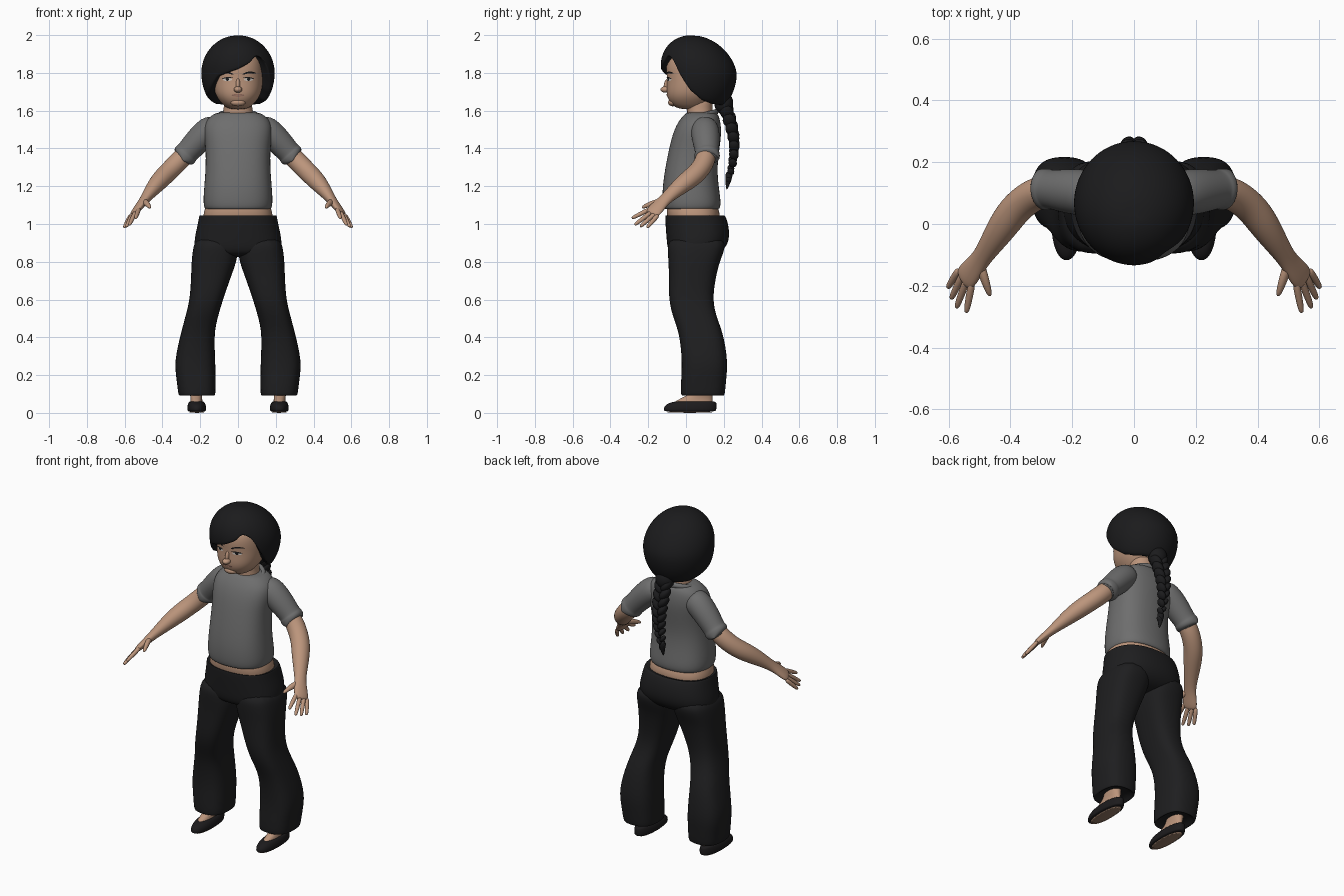
import bpy, bmesh, math
from mathutils import Vector, Matrix

cube = bpy.data.objects.get("Cube")
if cube:
    bpy.data.objects.remove(cube)


def material(name, r, g, b):
    m = bpy.data.materials.new(name)
    m.use_nodes = True
    m.diffuse_color = (r, g, b, 1)
    bsdf = m.node_tree.nodes["Principled BSDF"]
    bsdf.inputs["Base Color"].default_value = (r, g, b, 1)
    bsdf.inputs["Roughness"].default_value = 0.8
    return m


SKIN = material("skin", .50, .30, .20)
HAIR = material("black hair", .011, .011, .012)
SHIRT = material("grey cotton", .155, .155, .155)
CLOTH = material("black cloth", .013, .013, .014)
SHOE = material("black leather", .012, .011, .012)
SOLE = material("tan sole", .30, .19, .13)
WHITE = material("eye white", .60, .56, .52)
LIP = material("lip", .38, .19, .14)


def finish(name, bm, mat, levels=0):
    bmesh.ops.recalc_face_normals(bm, faces=bm.faces)
    me = bpy.data.meshes.new(name)
    bm.to_mesh(me)
    bm.free()
    me.materials.append(mat)
    me.polygons.foreach_set("use_smooth", [True] * len(me.polygons))
    ob = bpy.data.objects.new(name, me)
    bpy.context.collection.objects.link(ob)
    if levels:
        ob.modifiers.new("smooth", "SUBSURF").levels = levels
        ob.modifiers["smooth"].render_levels = levels
    return ob


def skin_rings(name, rings, mat, levels=2):
    """Bridge equal loops of points and cap both ends."""
    bm = bmesh.new()
    loops = [[bm.verts.new(p) for p in ring] for ring in rings]
    n = len(loops[0])
    for a, b in zip(loops, loops[1:]):
        for i in range(n):
            j = (i + 1) % n
            bm.faces.new((a[i], a[j], b[j], b[i]))
    bm.faces.new(loops[0])
    bm.faces.new(loops[-1])
    return finish(name, bm, mat, levels)


def oval(n, e=2.0):
    out = []
    for i in range(n):
        c, s = math.cos(math.tau * i / n), math.sin(math.tau * i / n)
        out.append((math.copysign(abs(c) ** (2 / e), c), math.copysign(abs(s) ** (2 / e), s)))
    return out


def stack(name, layers, mat, side=1, e=2.2, levels=2, n=16):
    """Vertical loft; each layer is z, x range, y range."""
    rings = [[(side * ((x0 + x1) / 2 + c * (x1 - x0) / 2), (y0 + y1) / 2 + s * (y1 - y0) / 2, z)
              for c, s in oval(n, e)] for z, x0, x1, y0, y1 in layers]
    return skin_rings(name, rings, mat, levels)


def centred(layers):
    return [(z, -x, x, y0, y1) for z, x, y0, y1 in layers]


def tube(name, path, mat, side=1, across=(.6, .6, -.5), n=12):
    """Loft along a path of x, y, z, half width, half thickness."""
    pts = [Vector(p[:3]) for p in path]
    rings = []
    for i, p in enumerate(pts):
        t = (pts[min(i + 1, len(pts) - 1)] - pts[max(i - 1, 0)]).normalized()
        w = Vector(across)
        w = (w - t * w.dot(t)).normalized()
        d = t.cross(w)
        ring = [p + w * c * path[i][3] + d * s * path[i][4] for c, s in oval(n)]
        rings.append([(side * v.x, v.y, v.z) for v in ring])
    return skin_rings(name, rings, mat)


def blob(name, loc, size, mat, rot=(0, 0, 0)):
    bm = bmesh.new()
    bmesh.ops.create_uvsphere(bm, u_segments=20, v_segments=12, radius=1)
    ob = finish(name, bm, mat)
    ob.location, ob.scale, ob.rotation_euler = loc, size, rot
    return ob


# Head and neck
head = stack("head", centred([
    (1.605, .05, -.04, .10), (1.635, .085, -.082, .12), (1.67, .115, -.102, .15),
    (1.71, .130, -.107, .17), (1.77, .136, -.102, .19), (1.82, .136, -.110, .20),
    (1.88, .125, -.100, .18), (1.93, .08, -.05, .14)]), SKIN)
stack("neck", centred([(1.50, .10, 0, .15), (1.57, .082, .005, .145), (1.62, .075, .005, .14),
                       (1.68, .08, 0, .15)]), SKIN)
blob("nose", (0, -.108, 1.712), (.022, .027, .017), SKIN)
blob("nose_bridge", (0, -.100, 1.737), (.012, .017, .035), SKIN, (-.2, 0, 0))
blob("chin", (0, -.070, 1.643), (.04, .025, .02), SKIN)

# Painted face details laid on the head surface
bpy.context.view_layer.update()


def patch(name, cx, cz, rx, rz, mat, arch=0.0, tilt=0.0, lift=.002):
    bm = bmesh.new()

    def place(u, v):
        x, z = cx + u * rx, cz + v * rz + arch * (1 - u * u) + tilt * u
        hit, loc, _, _ = head.ray_cast((x, -1, z), (0, 1, 0))
        return bm.verts.new((x, (loc.y if hit else -.09) - lift, z))
    ring = [place(u, v) for u, v in oval(20)]
    mid = place(0, 0)
    for i, v in enumerate(ring):
        bm.faces.new((mid, v, ring[(i + 1) % len(ring)]))
    return finish(name, bm, mat)


for s, word in ((1, "left"), (-1, "right")):
    patch(word + "_eye", s * .056, 1.765, .025, .008, WHITE)
    patch(word + "_iris", s * .056, 1.766, .009, .008, HAIR, lift=.003)
    patch(word + "_lashes", s * .057, 1.770, .031, .003, HAIR, .005, -s * .003, .004)
    patch(word + "_eyebrow", s * .060, 1.795, .036, .005, HAIR, .007, s * .003, .003)
patch("mouth", 0, 1.681, .034, .008, LIP, lift=.003)
patch("mouth_line", 0, 1.681, .033, .0015, SOLE, .001, 0, .005)

# Hair cap: a dome whose hem height changes around the head, swept fringe in front
HEM = [(-180, 1.62), (-120, 1.63), (-90, 1.66), (-62, 1.69), (-48, 1.73), (-35, 1.775), (0, 1.815),
       (20, 1.85), (33, 1.89), (48, 1.87), (60, 1.78), (75, 1.70), (95, 1.65), (120, 1.63), (180, 1.62)]


def hem_height(a):
    for (a0, z0), (a1, z1) in zip(HEM, HEM[1:]):
        if a <= a1:
            return z0 + (z1 - z0) * (a - a0) / (a1 - a0)
    return HEM[-1][1]


COLS, ROWS = 72, 14
dome = []
for r in range(1, ROWS + 3):
    ring = []
    for k in range(COLS):
        a = -180 + 360 * k / COLS
        drop = hem_height(a) - 1.80
        theta = math.acos(drop / (.20 if drop > 0 else .235)) * min(r, ROWS) / ROWS
        c, s = math.cos(theta), math.sin(theta)
        tuck = (1, .88, .60)[max(0, r - ROWS)]
        x = .195 * s * math.sin(math.radians(a)) * tuck
        y = .07 - .04 * max(0, c) - .20 * s * math.cos(math.radians(a)) * tuck
        ring.append((x, y, 1.80 + c * (.20 if c > 0 else .235) + (1 - tuck) * .08))
    dome.append(ring)
skin_rings("hair_cap", dome, HAIR, 1)

# Braid: crossing pairs of tapering locks
blob("braid_root", (0, .20, 1.64), (.055, .05, .06), HAIR)
LOCKS = 9
for i in range(LOCKS):
    f = i / (LOCKS - 1)
    size = 1 - .6 * f ** 1.5
    y = .215 + .035 * math.sin(math.pi * f) + .01 * f
    for s in (1, -1):
        blob("braid_lock", (s * .022 * size, y, 1.61 - .36 * f - (.018 if s > 0 else 0)),
             (.025 * size, .036 * size, .042 * size), HAIR, (.25, s * .6, 0))
tube("braid_tip", [(0, .23, 1.28, .022, .022), (0, .225, 1.235, .018, .018), (0, .215, 1.18, .003, .003)],
     HAIR, across=(1, 0, 0))

# Shirt body with rolled hem and neckband
stack("shirt_body", centred([
    (1.10, .15, -.09, .15), (1.075, .172, -.112, .172), (1.085, .182, -.122, .184),
    (1.12, .188, -.128, .188), (1.20, .182, -.127, .175), (1.30, .174, -.112, .167),
    (1.40, .174, -.092, .180), (1.48, .186, -.072, .190), (1.54, .180, -.045, .185),
    (1.575, .145, -.015, .175), (1.595, .105, .005, .155)]), SHIRT, e=2.4)
bpy.ops.mesh.primitive_torus_add(major_segments=40, minor_segments=10, major_radius=1, minor_radius=.14,
                                 location=(0, .07, 1.568), rotation=(.28, 0, 0))
neckband = bpy.context.object
neckband.name = "neckband"
neckband.scale = (.103, .092, .11)
neckband.data.materials.append(SHIRT)
bpy.ops.object.shade_smooth()

# Bare waist and trouser seat
stack("waist", centred([(.98, .18, -.09, .17), (1.04, .190, -.102, .185), (1.08, .180, -.108, .175),
                        (1.13, .16, -.09, .15)]), SKIN, e=2.4)
stack("trouser_seat", centred([
    (1.03, .19, -.095, .18), (1.05, .207, -.111, .205), (1.04, .210, -.113, .212), (1.0, .217, -.112, .228),
    (.92, .236, -.106, .236), (.86, .236, -.10, .205), (.825, .17, -.07, .14)]), CLOTH, e=2.4)

FINGERS = [("index", (.527, -.203, 1.073), (.543, -.287, 1.030)),
           ("middle", (.545, -.190, 1.058), (.575, -.272, .995)),
           ("ring", (.560, -.174, 1.046), (.592, -.243, .985)),
           ("little", (.573, -.158, 1.036), (.603, -.207, .980))]

for s, word in ((1, "left_"), (-1, "right_")):
    # Sleeve with a turned cuff
    tube(word + "sleeve", [
        (.10, .10, 1.525, .06, .06), (.15, .10, 1.50, .078, .078), (.20, .105, 1.455, .076, .073),
        (.25, .11, 1.40, .067, .066), (.272, .112, 1.375, .064, .063), (.275, .112, 1.372, .069, .068),
        (.300, .112, 1.343, .069, .066), (.303, .112, 1.340, .060, .058),
        (.290, .112, 1.355, .05, .05)], SHIRT, s, n=16)
    # Arm, palm, fingers
    tube(word + "arm", [
        (.25, .11, 1.40, .052, .052), (.31, .105, 1.335, .056, .055), (.37, .065, 1.275, .055, .053),
        (.41, .015, 1.235, .055, .052), (.45, -.045, 1.188, .046, .042), (.49, -.105, 1.135, .034, .027),
        (.515, -.138, 1.103, .040, .022), (.540, -.168, 1.070, .046, .019), (.555, -.186, 1.050, .040, .013)],
         SKIN, s)
    for finger, base, tip in FINGERS:
        b, t = Vector(base), Vector(tip)
        path = [(*b.lerp(t, f), r, r) for f, r in ((-.25, .012), (.2, .0135), (.6, .012), (.92, .010), (1, .005))]
        tube(word + finger + "_finger", path, SKIN, s, n=8)
    tube(word + "thumb", [(.500, -.125, 1.120, .018, .016), (.488, -.165, 1.113, .019, .016),
                          (.475, -.205, 1.100, .014, .013), (.465, -.235, 1.085, .008, .008)], SKIN, s, n=8)
    # Flared trouser leg
    stack(word + "trouser_leg", [
        (.94, .01, .225, -.095, .215), (.86, -.002, .242, -.100, .207), (.80, .006, .248, -.095, .180),
        (.72, .036, .250, -.092, .160), (.60, .078, .256, -.094, .142), (.51, .105, .280, -.072, .162),
        (.42, .126, .304, -.036, .200), (.27, .118, .340, -.022, .224), (.18, .117, .327, -.028, .215),
        (.095, .117, .318, -.030, .208), (.088, .125, .310, -.022, .200), (.12, .15, .28, 0, .18)],
          CLOTH, s, e=2.7)
    # Foot and flat slip-on shoe
    stack(word + "foot", [
        (.03, .182, .258, -.085, .145), (.062, .188, .252, -.062, .142), (.085, .190, .252, -.01, .142),
        (.11, .188, .258, .03, .142), (.22, .18, .265, .04, .15)], SKIN, s)
    stack(word + "shoe", [
        (.006, .175, .262, -.112, .155), (.012, .167, .270, -.122, .163), (.035, .167, .270, -.120, .165),
        (.052, .174, .264, -.095, .164), (.064, .184, .256, -.055, .158)], SHOE, s)
    stack(word + "sole", [
        (0, .176, .260, -.112, .152), (.008, .174, .262, -.114, .154)], SOLE, s, levels=1)
